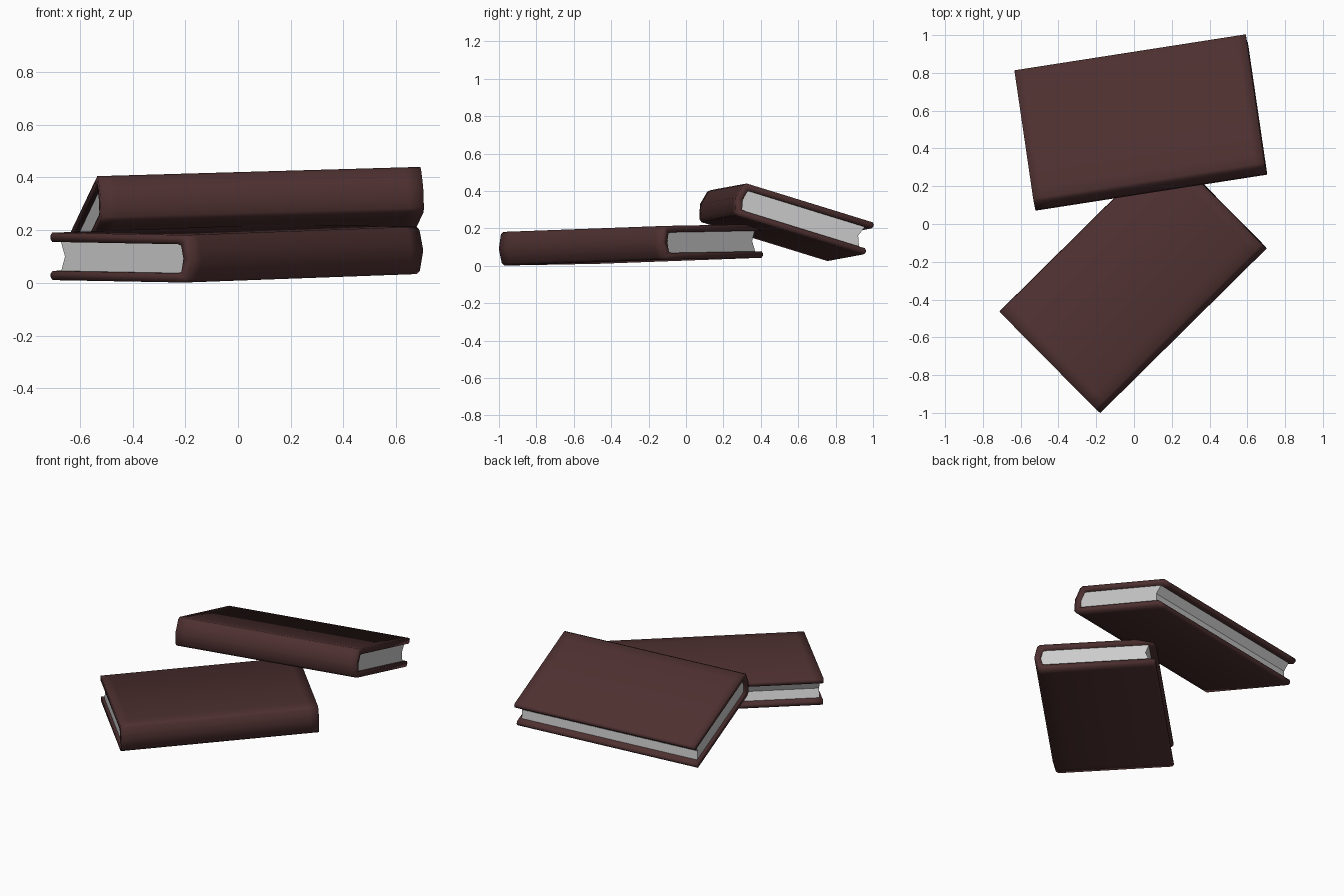
import bpy, bmesh, math
from mathutils import Matrix, Vector

cube = bpy.data.objects.get("Cube")
if cube:
    bpy.data.objects.remove(cube, do_unlink=True)

LENGTH = 1.24


def make_material(name, color):
    mat = bpy.data.materials.new(name)
    mat.use_nodes = True
    mat.diffuse_color = color
    bsdf = next(n for n in mat.node_tree.nodes if n.type == 'BSDF_PRINCIPLED')
    bsdf.inputs["Base Color"].default_value = color
    return mat


leather = make_material("dark_leather", (0.075, 0.029, 0.029, 1))


def mirrored(half):
    """Upper half of a profile ending on the centre line, continued below it."""
    return half + [(v, -w) for v, w in reversed(half[:-1])]


# Cover profile: fore edge, board, rounded spine shoulder, spine ridge
OUTER = mirrored([(.757, .079), (.747, .09), (.1, .09), (.036, .09), (.019, .077), (0, 0)])
INNER = mirrored([(.757, .066), (.747, .055), (.1, .055), (.07, .055), (.052, .05), (.04, 0)])

# Page block profiles, hollowed at the fore edge
PAGE_TOP = [(.048, .057), (.717, .057)]
PAGE_MID = [(.038, 0), (.695, 0)]
PAGE_BOTTOM = [(v, -w) for v, w in PAGE_TOP]


def loft(name, side_a, side_b, stations, matrix):
    """Sweep the strip between two matching profiles along the spine."""
    bm = bmesh.new()
    n = len(side_a)
    rings = [[bm.verts.new((u, v, w)) for v, w in side_a + side_b[::-1]] for u in stations]
    for r0, r1 in zip(rings, rings[1:]):
        for i in range(2 * n):
            j = (i + 1) % (2 * n)
            bm.faces.new((r0[i], r0[j], r1[j], r1[i]))
    for ring in (rings[0], rings[-1]):
        for i in range(n - 1):
            bm.faces.new((ring[i], ring[i + 1], ring[-2 - i], ring[-1 - i]))
    bmesh.ops.recalc_face_normals(bm, faces=bm.faces)
    mesh = bpy.data.meshes.new(name)
    bm.to_mesh(mesh)
    bm.free()
    obj = bpy.data.objects.new(name, mesh)
    bpy.context.collection.objects.link(obj)
    obj.matrix_world = matrix
    return obj


def make_book(prefix, spine_mid, along, across):
    u = Vector(along).normalized()
    v = Vector(across)
    v = (v - u * v.dot(u)).normalized()
    w = u.cross(v)
    matrix = Matrix.Translation(spine_mid) @ Matrix((u, v, w)).transposed().to_4x4()

    # Cover with support loops near both ends
    h = LENGTH / 2
    cover = loft(prefix + "_cover", OUTER, INNER, [-h, -h + .06, h - .06, h], matrix)
    cover.data.materials.append(leather)
    bpy.ops.object.select_all(action='DESELECT')
    cover.select_set(True)
    bpy.context.view_layer.objects.active = cover
    bpy.ops.object.shade_smooth_by_angle(angle=math.radians(100))

    # Page block set in slightly from the cover ends
    p = h - .016
    back = [PAGE_TOP[0], PAGE_MID[0], PAGE_BOTTOM[0]]
    fore = [PAGE_TOP[1], PAGE_MID[1], PAGE_BOTTOM[1]]
    loft(prefix + "_pages", back, fore, [-p, p], matrix)


make_book("lower_book", (.262, -.565, .107), (.711, .703, .026), (-.703, .711, .013))
make_book("leaning_book", (.09, .17, .347), (1.222, .19, .035), (-.146, .945, -.292))
